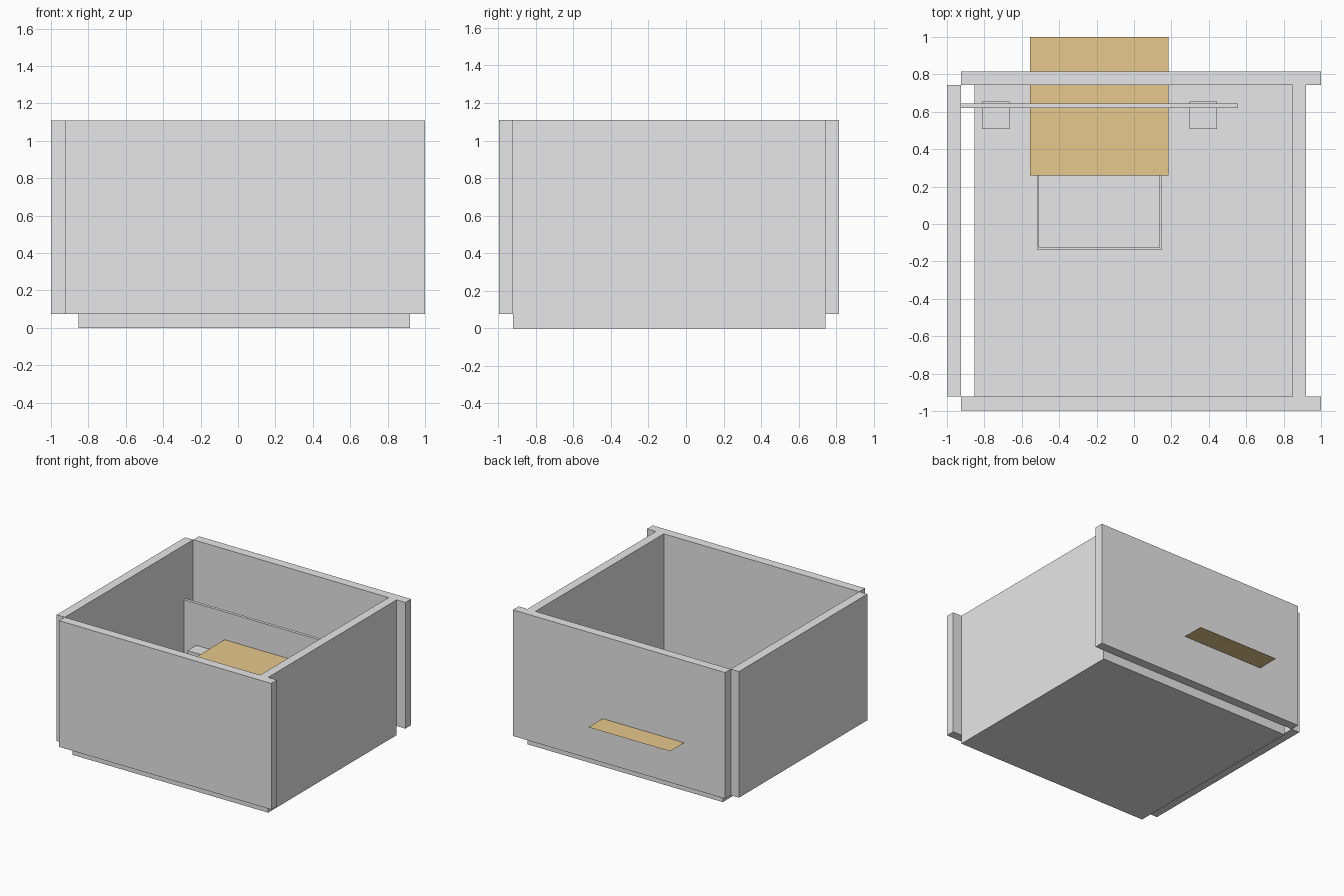
import bpy
import bmesh

if "Cube" in bpy.data.objects:
    bpy.data.objects.remove(bpy.data.objects["Cube"])


def material(name, rgb):
    m = bpy.data.materials.new(name)
    m.diffuse_color = (*rgb, 1.0)
    m.use_nodes = True
    m.node_tree.nodes["Principled BSDF"].inputs["Base Color"].default_value = m.diffuse_color
    return m


GREY = material("pale grey", (0.8, 0.8, 0.8))
TAN = material("tan", (0.8, 0.58, 0.27))


def finish(name, bm, mat):
    mesh = bpy.data.meshes.new(name)
    bm.to_mesh(mesh)
    bm.free()
    mesh.materials.append(mat)
    ob = bpy.data.objects.new(name, mesh)
    bpy.context.collection.objects.link(ob)
    return ob


def box(name, x, y, z, mat=GREY):
    """Box spanning the (low, high) range on each axis."""
    bm = bmesh.new()
    bmesh.ops.create_cube(bm, size=1)
    for v in bm.verts:
        v.co = [(lo + hi) / 2 + c * (hi - lo)
                for c, (lo, hi) in zip(v.co, (x, y, z))]
    return finish(name, bm, mat)


FLOOR, TOP = 0.075, 1.11
INNER_Y = (-0.923, 0.742)

# Room shell: floor slab and four walls that overlap like a pinwheel
box("floor", (-0.854, 0.92), INNER_Y, (0, FLOOR))
box("right_wall", (0.848, 0.92), INNER_Y, (FLOOR, TOP))
box("left_wall", (-1, -0.926), INNER_Y, (FLOOR, TOP))
box("front_wall", (-0.926, 1), (-0.997, -0.923), (FLOOR, TOP))
box("back_wall", (-0.926, 1), (0.742, 0.816), (FLOOR, TOP))

# Wide upright panel standing near the back wall
box("headboard", (-0.926, 0.555), (0.62, 0.645), (FLOOR, 0.664))

# Two small side blocks, mirrored about the headboard centre
MID = -0.185
for side, cx in (("left", MID - 0.555), ("right", MID + 0.555)):
    box(side + "_side_block", (cx - 0.074, cx + 0.074), (0.508, 0.655),
        (FLOOR, 0.32))

# Bed base with a slightly inset mattress
box("bed_base", (MID - 0.331, MID + 0.331), (-0.14, 0.62), (FLOOR, 0.2))
box("mattress", (MID - 0.325, MID + 0.325), (-0.125, 0.62), (0.2, 0.3))

# Flat square sheet that passes through the back wall
bm = bmesh.new()
bmesh.ops.create_grid(bm, x_segments=1, y_segments=1, size=0.37)
sheet = finish("tan_sheet", bm, TAN)
sheet.location = (MID, 0.63, 0.435)
